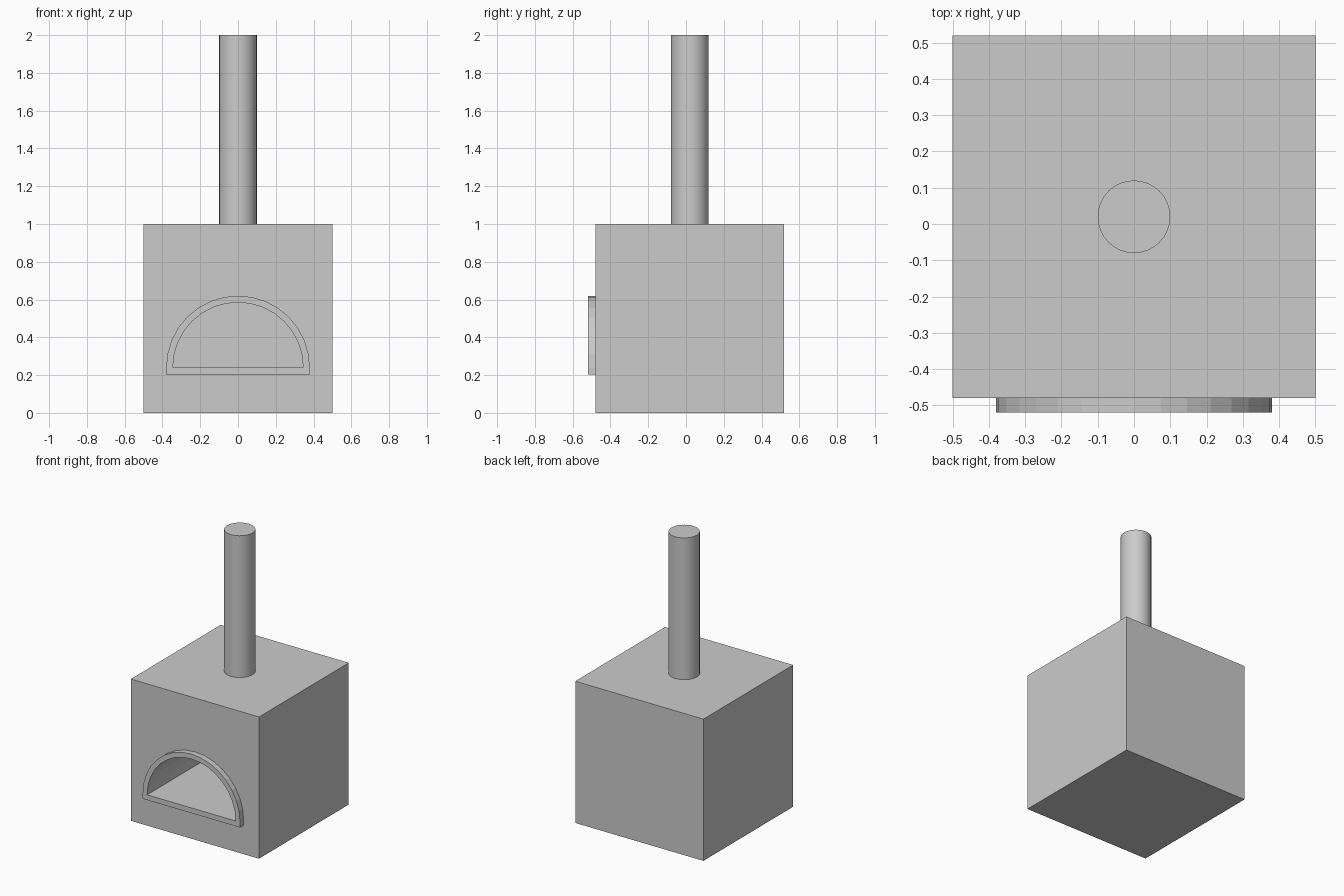
import bpy, bmesh, math

old = bpy.data.objects.get("Cube")
if old:
    bpy.data.objects.remove(old, do_unlink=True)

grey = bpy.data.materials.new("plain grey")
grey.use_nodes = True
colour = (0.6, 0.6, 0.6, 1)
grey.diffuse_color = colour
grey.node_tree.nodes["Principled BSDF"].inputs["Base Color"].default_value = colour

CENTRE_Y = 0.02
FRONT = CENTRE_Y - 0.5
ARCH_Z = 0.24


def finish(bm, name):
    bmesh.ops.recalc_face_normals(bm, faces=bm.faces)
    mesh = bpy.data.meshes.new(name)
    bm.to_mesh(mesh)
    bm.free()
    mesh.materials.append(grey)
    obj = bpy.data.objects.new(name, mesh)
    bpy.context.collection.objects.link(obj)
    return obj


def arch(name, radius, drop, y0, y1, steps=16):
    """Half-round profile with an optional straight foot, extruded along y."""
    pts = [(radius * math.cos(math.pi * i / steps),
            ARCH_Z + radius * math.sin(math.pi * i / steps)) for i in range(steps + 1)]
    if drop:
        pts += [(-radius, ARCH_Z - drop), (radius, ARCH_Z - drop)]
    bm = bmesh.new()
    face = bm.faces.new([bm.verts.new((x, y0, z)) for x, z in pts])
    out = bmesh.ops.extrude_face_region(bm, geom=[face])
    verts = [g for g in out["geom"] if isinstance(g, bmesh.types.BMVert)]
    bmesh.ops.translate(bm, verts=verts, vec=(0, y1 - y0, 0))
    return finish(bm, name)


# Oven body
bm = bmesh.new()
bmesh.ops.create_cube(bm, size=1)
bmesh.ops.translate(bm, verts=bm.verts, vec=(0, CENTRE_Y, 0.5))
body = finish(bm, "oven_body")

# Raised rim around the mouth
rim = arch("mouth_rim", 0.38, 0.037, FRONT - 0.04, FRONT)

# Baking chamber, cut through the rim and deep into the body
cutter = arch("chamber_cutter", 0.345, 0, FRONT - 0.1, FRONT + 0.9)
cutter.hide_render = True
cutter.hide_viewport = True
for obj in (body, rim):
    cut = obj.modifiers.new("chamber", "BOOLEAN")
    cut.operation = "DIFFERENCE"
    cut.solver = "EXACT"
    cut.object = cutter

# Chimney pipe
bm = bmesh.new()
bmesh.ops.create_cone(bm, cap_ends=True, segments=32, radius1=0.1, radius2=0.1, depth=1)
bmesh.ops.translate(bm, verts=bm.verts, vec=(0, CENTRE_Y, 1.5))
chimney = finish(bm, "chimney")
bpy.ops.object.select_all(action="DESELECT")
chimney.select_set(True)
bpy.context.view_layer.objects.active = chimney
bpy.ops.object.shade_smooth_by_angle(angle=math.radians(30))
